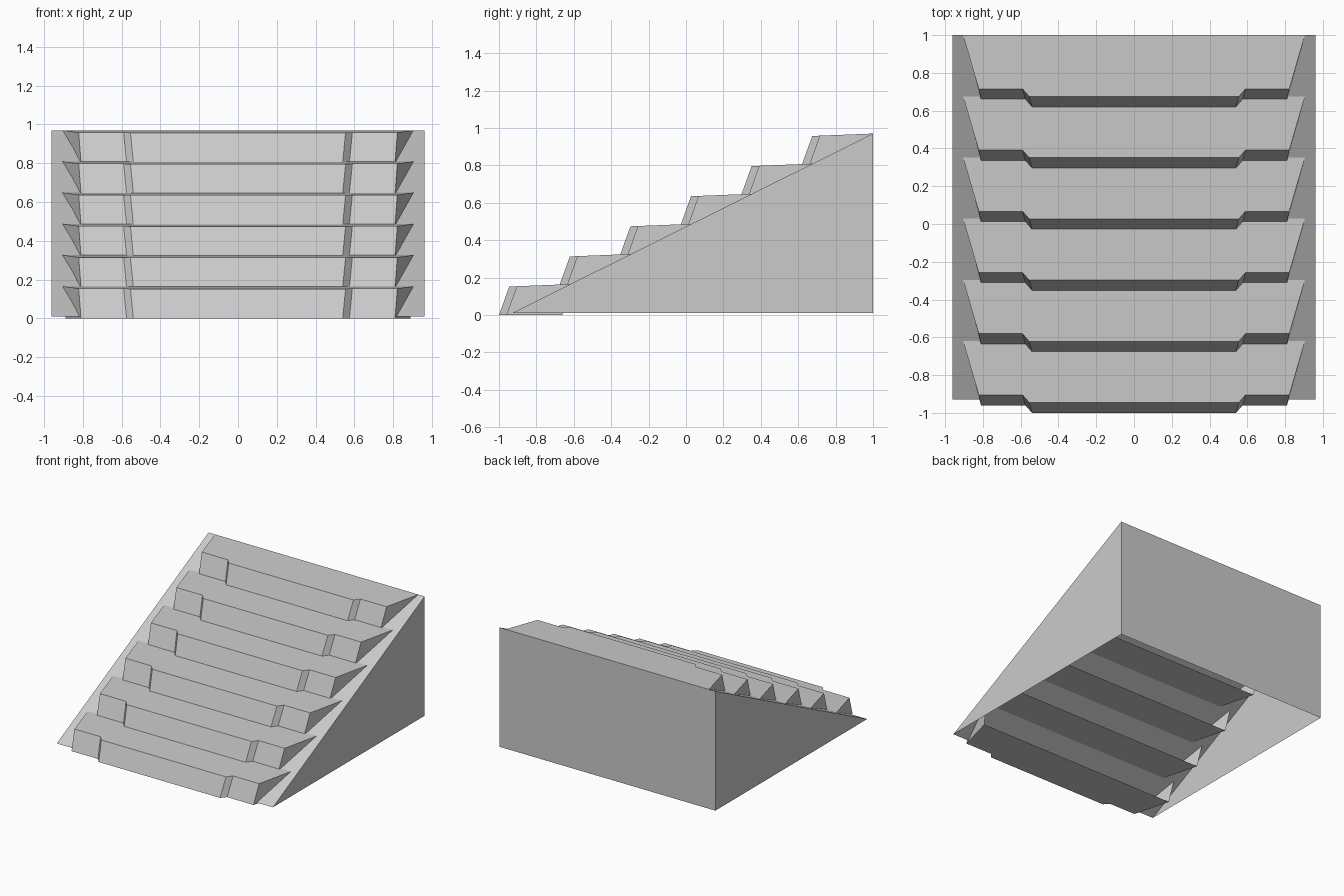
import bpy

if "Cube" in bpy.data.objects:
    bpy.data.objects.remove(bpy.data.objects["Cube"])

STEPS = 6
RISE = (0, 0.324, 0.161)      # offset from one step to the next


def make_object(name, verts, faces):
    mesh = bpy.data.meshes.new(name)
    mesh.from_pydata(verts, [], faces)
    mesh.update()
    obj = bpy.data.objects.new(name, mesh)
    bpy.context.collection.objects.link(obj)
    return obj


def mirrored(half):
    """Complete an outline given from the centre outwards on +x."""
    return [(-x, y) for x, y in reversed(half)] + half


# Wedge base: sloped deck, two side walls and back wall, open underneath
W, FRONT, BACK, LOW, HIGH = 0.962, -0.93, 1.0, 0.01, 0.97
side = [(FRONT, LOW), (BACK, LOW), (BACK, HIGH)]
make_object("wedge_base",
            [(x, y, z) for x in (-W, W) for y, z in side],
            [(0, 2, 1), (3, 4, 5), (0, 3, 5, 2), (1, 2, 5, 4)])

# Step: recessed ends, projecting middle, flared to the back, open at the back
bottom = mirrored([(0.54, -1.0), (0.575, -0.96), (0.81, -0.96), (0.89, -0.66)])
top = mirrored([(0.555, -0.945), (0.59, -0.905), (0.822, -0.905), (0.905, -0.62)])
verts = [(x, y, 0) for x, y in bottom]
verts += [(x, y, 0.152 + (y + 0.945) * 0.04) for x, y in top]
n = len(bottom)
faces = [(i, i + 1, i + 1 + n, i + n) for i in range(n - 1)]   # risers and ends
faces += [tuple(reversed(range(n))), tuple(range(n, 2 * n))]   # underside, tread
steps = make_object("steps", verts, faces)

# Repeat the step up the slope
array = steps.modifiers.new("climb", 'ARRAY')
array.count = STEPS
array.use_relative_offset = False
array.use_constant_offset = True
array.constant_offset_displace = RISE
